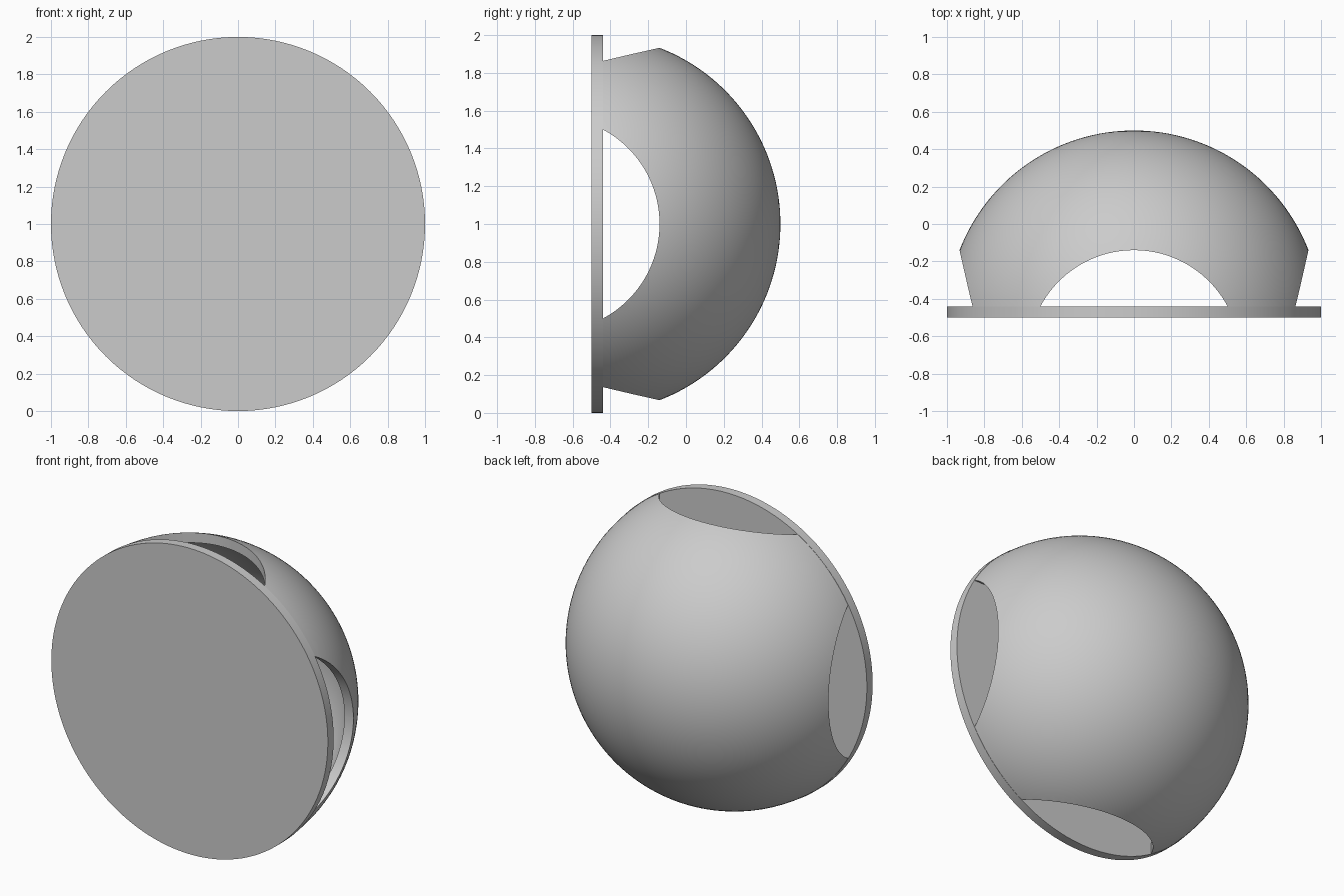
import bpy, bmesh, math
from mathutils import Vector, Matrix

if "Cube" in bpy.data.objects:
    bpy.data.objects.remove(bpy.data.objects["Cube"], do_unlink=True)

RADIUS = 1.0
WALL = 0.06                        # shell and disc thickness
CENTRE = Vector((0, -0.5, 1))      # centre of the flat front face
HOLE_RADIUS = 0.567
HOLE_OFFSET = -0.207               # hole axis, measured in y from CENTRE

grey = bpy.data.materials.new("plain_grey")
grey.use_nodes = True
grey.diffuse_color = (0.6, 0.6, 0.6, 1)
grey.node_tree.nodes["Principled BSDF"].inputs["Base Color"].default_value = (0.6, 0.6, 0.6, 1)


def make_object(name, bm):
    bmesh.ops.recalc_face_normals(bm, faces=bm.faces)
    mesh = bpy.data.meshes.new(name)
    bm.to_mesh(mesh)
    bm.free()
    mesh.materials.append(grey)
    obj = bpy.data.objects.new(name, mesh)
    bpy.context.collection.objects.link(obj)
    obj.location = CENTRE
    return obj


def cylinder(name, radius, depth, axis, middle, segments):
    bm = bmesh.new()
    turn = Vector((0, 0, 1)).rotation_difference(Vector(axis)).to_matrix().to_4x4()
    bmesh.ops.create_cone(bm, cap_ends=True, segments=segments, radius1=radius,
                          radius2=radius, depth=depth,
                          matrix=Matrix.Translation(middle) @ turn)
    return make_object(name, bm)


def arc(radius, steps=40):
    # quarter arc from the disc plane up to the pole on the y axis
    start = math.asin(WALL / radius)
    angles = [start + (math.pi / 2 - start) * i / steps for i in range(steps + 1)]
    return [(radius * math.cos(a), radius * math.sin(a), 0) for a in angles]


def smooth(obj):
    bpy.ops.object.select_all(action="DESELECT")
    obj.select_set(True)
    bpy.context.view_layer.objects.active = obj
    bpy.ops.object.shade_smooth_by_angle(angle=math.radians(30))


# Front disc
disc = cylinder("front_disc", RADIUS, WALL, (0, 1, 0), (0, WALL / 2, 0), 128)

# Hollow dome, lathed around the y axis
bm = bmesh.new()
points = arc(RADIUS - WALL)[::-1] + arc(RADIUS)
verts = [bm.verts.new(p) for p in points]
edges = [bm.edges.new(pair) for pair in zip(verts, verts[1:])]
bmesh.ops.spin(bm, geom=verts + edges, cent=(0, 0, 0), axis=(0, 1, 0),
               angle=math.tau, steps=128)
bmesh.ops.remove_doubles(bm, verts=bm.verts, dist=0.0001)
dome = make_object("dome_shell", bm)

# Four side openings from two crossing cylinders
for name, axis in (("side_cutter", (1, 0, 0)), ("vertical_cutter", (0, 0, 1))):
    cutter = cylinder(name, HOLE_RADIUS, 3, axis, (0, HOLE_OFFSET, 0), 192)
    cut = dome.modifiers.new(name, "BOOLEAN")
    cut.operation = "DIFFERENCE"
    cut.solver = "EXACT"
    cut.object = cutter
    bpy.context.view_layer.objects.active = dome
    bpy.ops.object.modifier_apply(modifier=cut.name)
    bpy.data.objects.remove(cutter, do_unlink=True)

smooth(disc)
smooth(dome)
